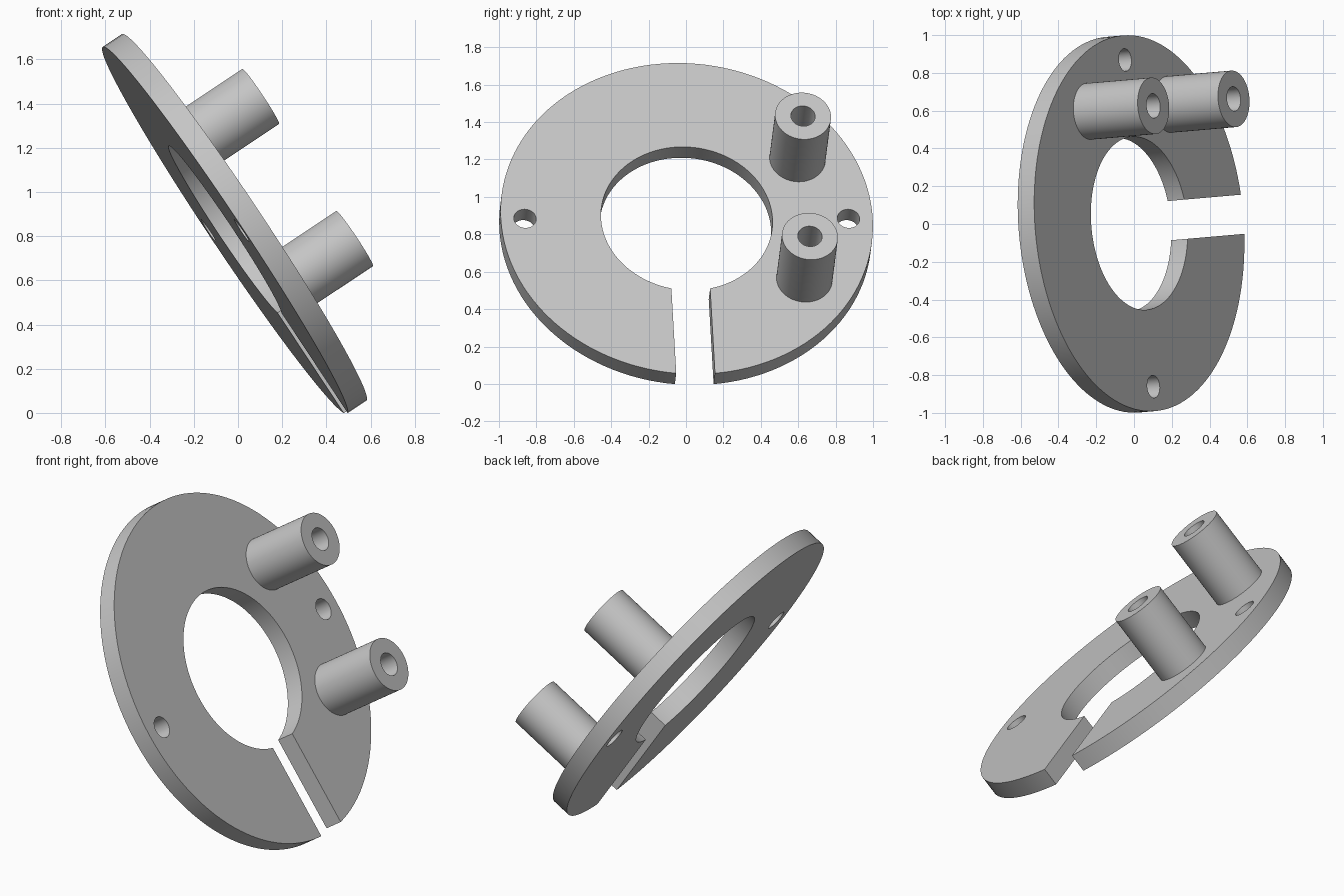
import bpy, bmesh, math
from mathutils import Matrix, Vector

if "Cube" in bpy.data.objects:
    bpy.data.objects.remove(bpy.data.objects["Cube"], do_unlink=True)

PLATE_R, BORE_R, THICK = 0.998, 0.46, 0.105
SLOT_W, BOLT_R, BOLT_POS = 0.208, 0.06, 0.868
POST_R, POST_BORE, POST_H = 0.15, 0.065, 0.41
POST_X, POST_Y = 0.613, 0.386

# Tilted frame: origin at the centre of the plate's post side, z along the posts
normal = Vector((0.83, 0.072, 0.553)).normalized()
across = Vector((-normal.y, normal.x, 0)).normalized()
up = normal.cross(across)
frame = Matrix.Translation((0.028, 0.004, 0.884)) @ Matrix((across, up, normal)).transposed().to_4x4()

# Plain grey
grey = bpy.data.materials.new("light_grey")
grey.use_nodes = True
colour = (0.56, 0.56, 0.56, 1)
grey.diffuse_color = colour
grey.node_tree.nodes["Principled BSDF"].inputs["Base Color"].default_value = colour


def add_object(name, bm):
    bmesh.ops.recalc_face_normals(bm, faces=bm.faces)
    mesh = bpy.data.meshes.new(name)
    bm.to_mesh(mesh)
    bm.free()
    mesh.materials.append(grey)
    obj = bpy.data.objects.new(name, mesh)
    bpy.context.collection.objects.link(obj)
    obj.matrix_world = frame
    return obj


def disc(name, radius, depth, x=0, segments=128):
    bm = bmesh.new()
    bmesh.ops.create_cone(bm, cap_ends=True, segments=segments, radius1=radius, radius2=radius,
                          depth=depth, matrix=Matrix.Translation((x, 0, -THICK / 2)))
    return add_object(name, bm)


def block(name, size, centre):
    bm = bmesh.new()
    bmesh.ops.create_cube(bm, size=1, matrix=Matrix.Translation(centre) @ Matrix.Diagonal((*size, 1)))
    return add_object(name, bm)


def smooth(obj):
    bpy.ops.object.select_all(action="DESELECT")
    obj.select_set(True)
    bpy.context.view_layer.objects.active = obj
    bpy.ops.object.shade_smooth_by_angle(angle=math.radians(30))


# Split ring plate: disc minus the central bore, the slot and two bolt holes
plate = disc("split_ring_plate", PLATE_R, THICK)
cutters = [
    disc("centre_cutter", BORE_R, 0.4),
    block("slot_cutter", (SLOT_W, 1.2, 0.5), (0, -0.6, -THICK / 2)),
    disc("left_bolt_cutter", BOLT_R, 0.4, BOLT_POS, 48),
    disc("right_bolt_cutter", BOLT_R, 0.4, -BOLT_POS, 48),
]
for cutter in cutters:
    cutter.hide_render = True
    mod = plate.modifiers.new(cutter.name, "BOOLEAN")
    mod.operation, mod.solver, mod.object = "DIFFERENCE", "EXACT", cutter
bpy.context.view_layer.update()
cut = bpy.data.meshes.new_from_object(plate.evaluated_get(bpy.context.evaluated_depsgraph_get()))
plate.modifiers.clear()
plate.data = cut
for cutter in cutters:
    bpy.data.objects.remove(cutter, do_unlink=True)
smooth(plate)


# Hollow posts: a ring-shaped wall turned around the post axis, set into the plate
def post(name, y):
    bm = bmesh.new()
    outline = [(POST_BORE, -0.02), (POST_BORE, POST_H), (POST_R, POST_H), (POST_R, -0.02)]
    verts = [bm.verts.new((r, 0, z)) for r, z in outline]
    edges = [bm.edges.new((verts[i], verts[(i + 1) % 4])) for i in range(4)]
    bmesh.ops.spin(bm, geom=verts + edges, cent=(0, 0, 0), axis=(0, 0, 1),
                   angle=math.tau, steps=64, use_merge=True)
    bmesh.ops.remove_doubles(bm, verts=bm.verts, dist=0.0005)
    bmesh.ops.translate(bm, verts=bm.verts, vec=(POST_X, y, 0))
    smooth(add_object(name, bm))


post("upper_post", POST_Y)
post("lower_post", -POST_Y)
